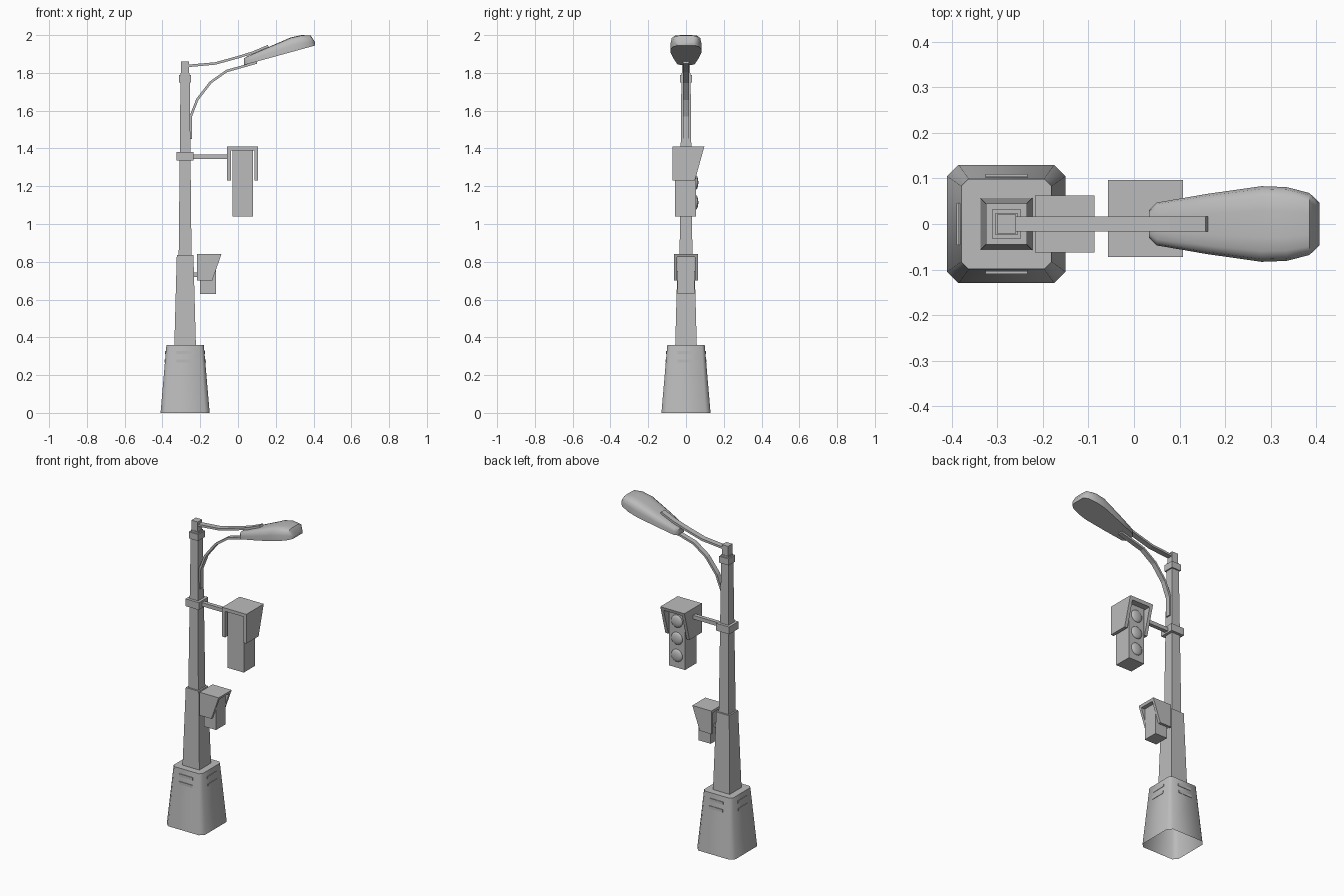
import bpy, bmesh, math
from mathutils import Vector, Matrix

cube = bpy.data.objects.get("Cube")
if cube:
    bpy.data.objects.remove(cube, do_unlink=True)

grey = bpy.data.materials.new("painted_grey_metal")
grey.use_nodes = True
COLOUR = (0.5, 0.5, 0.5, 1)
grey.diffuse_color = COLOUR
grey.node_tree.nodes["Principled BSDF"].inputs["Base Color"].default_value = COLOUR

POLE_X = -0.28


def finish(name, bm, smooth=None):
    bmesh.ops.recalc_face_normals(bm, faces=bm.faces)
    mesh = bpy.data.meshes.new(name)
    bm.to_mesh(mesh)
    bm.free()
    mesh.materials.append(grey)
    obj = bpy.data.objects.new(name, mesh)
    bpy.context.collection.objects.link(obj)
    if smooth:
        bpy.ops.object.select_all(action='DESELECT')
        obj.select_set(True)
        bpy.context.view_layer.objects.active = obj
        bpy.ops.object.shade_smooth_by_angle(angle=math.radians(smooth))
    return obj


def loft(bm, rings, cap_start=True, cap_end=True):
    """Join closed rings of points with quads and cap the ends."""
    loops = [[bm.verts.new(p) for p in ring] for ring in rings]
    n = len(loops[0])
    for a, b in zip(loops, loops[1:]):
        for i in range(n):
            j = (i + 1) % n
            bm.faces.new((a[i], a[j], b[j], b[i]))
    if cap_start:
        bm.faces.new(loops[0])
    if cap_end:
        bm.faces.new(loops[-1])


def square_ring(half, z, cut=0.0):
    """Square around the pole, with optional cut corners."""
    pts = []
    for sx, sy in ((1, 1), (-1, 1), (-1, -1), (1, -1)):
        if cut:
            a = (POLE_X + sx * half, sy * (half - cut), z)
            b = (POLE_X + sx * (half - cut), sy * half, z)
            pts += [a, b] if sx * sy > 0 else [b, a]
        else:
            pts.append((POLE_X + sx * half, sy * half, z))
    return pts


def post(name, z0, half0, z1, half1):
    bm = bmesh.new()
    loft(bm, [square_ring(half0, z0), square_ring(half1, z1)])
    return finish(name, bm)


def box(name, lo, hi):
    bm = bmesh.new()
    loft(bm, [[(lo[0], lo[1], z), (hi[0], lo[1], z), (hi[0], hi[1], z), (lo[0], hi[1], z)]
              for z in (lo[2], hi[2])])
    return finish(name, bm)


def strip(name, path, half_width, thick):
    """Flat bar following a path in the xz plane."""
    pts = [Vector((x, 0, z)) for x, z in path]
    rings = []
    for i, p in enumerate(pts):
        t = (pts[min(i + 1, len(pts) - 1)] - pts[max(i - 1, 0)]).normalized()
        up = Vector((-t.z, 0, t.x)) * thick / 2
        side = Vector((0, half_width, 0))
        rings.append([p + side + up, p - side + up, p - side - up, p + side - up])
    bm = bmesh.new()
    loft(bm, rings)
    return finish(name, bm)


def signal(name, place, body, hood):
    """Hanging signal facing local +x, moved into position by a matrix."""
    back, front, half, z0, z1 = body
    bm = bmesh.new()
    loft(bm, [[(back, -half, z), (front, -half, z), (front, half, z), (back, half, z)]
              for z in (z0, z1)])
    finish(name + "_body", bm).data.transform(place)

    # Hood: slanted cheeks and a top plate
    back, tip, foot, half, z0, z1, t = hood
    lip = tip + (foot - tip) * t / (z1 - z0)
    bm = bmesh.new()
    cheek = [(back, z0), (foot, z0), (lip, z1 - t), (back, z1 - t)]
    for s in (-1, 1):
        loft(bm, [[(d, s * w, z) for d, z in cheek] for w in (half - t, half)])
    roof = [(back, z1 - t), (lip, z1 - t), (tip, z1), (back, z1)]
    loft(bm, [[(d, w, z) for d, z in roof] for w in (-half, half)])
    finish(name + "_hood", bm).data.transform(place)


# Flared hollow base
bm = bmesh.new()
loft(bm, [square_ring(0.13, 0, 0.025), square_ring(0.099, 0.36, 0.016)], cap_start=False)
finish("base", bm, 50)

# Two raised vents on each side of the base
for k in range(4):
    for i, z in enumerate((0.32, 0.275)):
        face = 0.13 - 0.031 * z / 0.36
        vent = box(f"base_vent_{k}_{i}", (-0.046, face - 0.006, z - 0.008),
                   (0.046, face + 0.003, z + 0.008))
        vent.data.transform(Matrix.Translation((POLE_X, 0, 0)) @ Matrix.Rotation(k * math.pi / 2, 4, 'Z'))

# Pole and collars
post("lower_pole", 0.36, 0.057, 0.835, 0.044)
post("upper_pole", 0.83, 0.034, 1.80, 0.024)
post("pole_cap", 1.79, 0.021, 1.86, 0.021)
post("signal_collar", 1.335, 0.045, 1.38, 0.045)
post("top_collar", 1.75, 0.032, 1.79, 0.032)

# Lamp arms
strip("upper_lamp_arm", [(-0.265, 1.837), (-0.12, 1.85), (0.0, 1.883), (0.08, 1.908), (0.16, 1.942)],
      0.017, 0.013)
strip("lower_lamp_arm", [(-0.251, 1.45), (-0.25, 1.57), (-0.215, 1.66), (-0.145, 1.75),
                         (-0.06, 1.81), (0.1, 1.855)], 0.015, 0.013)

# Lamp head: domed sections standing on a tilted flat underside
SECTION = [(1, 0), (1, 0.45), (0.93, 0.8), (0.72, 0.96), (0.35, 1)]
SECTION += [(-w, h) for w, h in reversed(SECTION)]
bm = bmesh.new()
rings = []
for x, half, top in ((0.033, 0.03, 1.878), (0.05, 0.047, 1.888), (0.16, 0.066, 1.936),
                     (0.28, 0.083, 1.988), (0.335, 0.081, 2.0), (0.385, 0.068, 1.998),
                     (0.407, 0.047, 1.965)):
    floor = 1.845 + 0.275 * (x - 0.045)
    rings.append([(x, w * half, floor + h * (top - floor)) for w, h in SECTION])
loft(bm, rings)
finish("lamp_head", bm, 45)

# Main signal, facing the back
box("signal_arm", (-0.24, -0.012, 1.345), (-0.05, 0.012, 1.368))
facing_back = Matrix.Translation((0.025, 0, 0)) @ Matrix.Rotation(math.pi / 2, 4, 'Z')
signal("main_signal", facing_back, (-0.058, 0.052, 0.055, 1.04, 1.395),
       (-0.072, 0.097, 0.047, 0.082, 1.23, 1.41, 0.02))
for i in range(3):
    bm = bmesh.new()
    bmesh.ops.create_uvsphere(bm, u_segments=16, v_segments=10, radius=0.038)
    bm.transform(Matrix.Translation((0.025, 0.052, 1.115 + 0.105 * i)) @ Matrix.Diagonal((1, 0.35, 1, 1)))
    finish(f"signal_lens_{i}", bm, 60)

# Small walkway signal, facing left
box("walkway_bracket", (-0.25, -0.012, 0.72), (-0.19, 0.012, 0.742))
signal("walkway_signal", Matrix.Identity(4), (-0.2, -0.117, 0.046, 0.63, 0.83),
       (-0.217, -0.087, -0.137, 0.063, 0.70, 0.842, 0.016))
